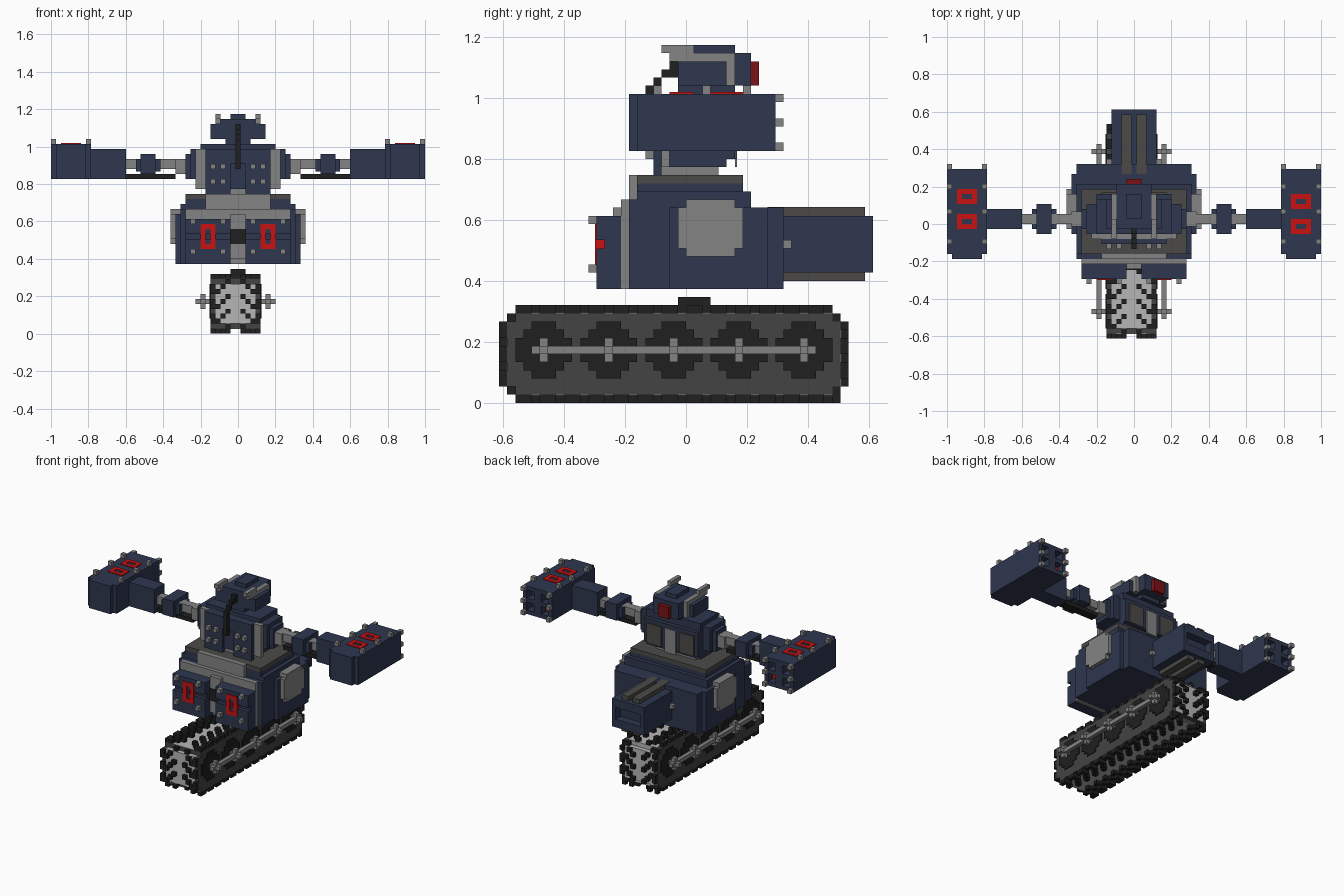
import bpy
import bmesh
from mathutils import Vector

UNIT = 2 / 75  # edge length of one cell

default_cube = bpy.data.objects.get("Cube")
if default_cube:
    bpy.data.objects.remove(default_cube, do_unlink=True)


def material(name, red, green, blue):
    mat = bpy.data.materials.new(name)
    mat.use_nodes = True
    colour = (red, green, blue, 1)
    mat.diffuse_color = colour
    mat.node_tree.nodes["Principled BSDF"].inputs["Base Color"].default_value = colour
    return mat


navy = material("navy armour", .028, .038, .078)
steel = material("steel grey", .23, .23, .23)
silver = material("light tread grey", .47, .47, .47)
iron = material("iron grey", .056, .056, .056)
brown = material("warm dark grey", .07, .068, .064)
black = material("black rubber", .014, .014, .014)
scarlet = material("marking red", .58, .006, .006)
crimson = material("lamp red", .2, .006, .008)


def add_cells(bm, x, y, z):
    """Add one block; x counts whole cells inclusively, y and z are edges."""
    lo = Vector((x[0] - .5, y[0], z[0])) * UNIT
    hi = Vector((x[1] + .5, y[1], z[1])) * UNIT
    block = bmesh.ops.create_cube(bm, size=1)
    for vert in block["verts"]:
        vert.co = (lo + hi) / 2 + vert.co * (hi - lo)


def build(name, colour, blocks, mirror=False):
    """Make one object out of blocks, mirrored left to right if asked."""
    bm = bmesh.new()
    for x, y, z in blocks:
        add_cells(bm, x, y, z)
        if mirror:
            add_cells(bm, (-x[1], -x[0]), y, z)
    mesh = bpy.data.meshes.new(name)
    bm.to_mesh(mesh)
    bm.free()
    mesh.materials.append(colour)
    obj = bpy.data.objects.new(name, mesh)
    bpy.context.collection.objects.link(obj)
    return obj


def part(name, colour, x, y, z, mirror=False):
    return build(name, colour, [(x, y, z)], mirror)


def pair(name, colour, x, y, z):
    return part(name, colour, x, y, z, mirror=True)


def studs(name, xs, ys, zs, mirror=True):
    build(name, steel, [((x, x), (y, y + 1), (z, z + 1))
                        for x in xs for y in ys for z in zs], mirror)


def outline(a, b, c, d, t=1):
    """Four bars round a rectangle, as pairs of ranges."""
    return [((a, b), (c, c + t)), ((a, b), (d - t, d)),
            ((a, a), (c, d)), ((b, b), (c, d))]


# Tread core and pale belt
build("tread_core", iron, [((-5, 4), (-22, 19), (2, 10)), ((-5, 4), (-21, 18), (1, 11))])
build("tread_belt", silver, [((-4, 3), (-22.1, 19.1), (2, 10)),
                             ((-4, 3), (-21, 18), (.9, 11.1))])

# Chevron lugs follow the loop of the belt
loop = [(-23, z) for z in range(2, 10)] + [(-22, 10)]
loop += [(y, 11) for y in range(-21, 18)] + [(18, 10)]
loop += [(19, z) for z in range(9, 1, -1)] + [(18, 1)]
loop += [(y, 0) for y in range(18, -22, -1)] + [(-22, 1)]
lugs = []
for i in range(0, len(loop), 3):
    for step, spans in enumerate([[(-5, -4), (3, 4)], [(-5, -5), (-3, -3), (2, 2), (4, 4)],
                                  [(-2, -2), (1, 1)]]):
        y, z = loop[(i + step) % len(loop)]
        lugs += [(span, (y, y + 1), (z, z + 1)) for span in spans]
build("tread_lugs", black, lugs)

# Wheels, axles and side rails
wheel_ys = [-18 + 8 * i for i in range(5)]
wheels, axles, crosses = [], [], []
for y in wheel_ys:
    for wide, tall in [(3, 1), (2, 2), (1, 3)]:
        wheels.append(((-5.2, 4.2), (y - wide, y + 1 + wide), (6 - tall, 7 + tall)))
    axles.append(((-8, 7), (y, y + 1), (6, 7)))
    for rail in (-7, 6):
        crosses.append(((rail, rail), (y, y + 1), (5, 8)))
        crosses.append(((rail, rail), (y - 1, y + 2), (6, 7)))
build("wheels", black, wheels)
build("wheel_axles", steel, axles)
build("axle_crosses", steel, crosses)
build("side_rails", steel, [((r, r), (-19, 16), (6, 7)) for r in (-7, 6)])
part("turret_pivot", black, (-1, 1), (-1, 3), (11, 13))

# Lower torso
part("torso_middle", navy, (-12, 12), (-2, 10), (14, 24))
part("torso_front", navy, (-11, 11), (-7, -2), (14, 25))
part("torso_rear", navy, (-11, 11), (10, 12), (14, 24))
part("torso_shoulder", navy, (-11, 11), (-6, 8), (24, 26))
part("torso_cap", navy, (-10, 10), (-6, 7), (26, 27))
part("torso_deck", brown, (-10, 10), (-6, 7), (27, 28))
part("torso_front_ledge", steel, (-6, 6), (-7, -5), (25, 28))
part("front_strip", steel, (-10, 10), (-8, -7), (14, 25))
build("side_hatch", steel, [((12, 13), (-1, 7), (19, 24)), ((12, 13), (0, 6), (18, 25))],
      mirror=True)

# Front armour plates
pair("front_plate_base", navy, (2, 10), (-10, -8), (14, 23))
pair("front_plate_lower", navy, (2, 10), (-11, -10), (14, 19))
pair("front_plate_upper", navy, (2, 10), (-11, -10), (20, 23))
part("front_spine", steel, (-1, 1), (-9, -8), (15, 24))
part("front_vent", black, (-1, 1), (-9.2, -9), (18, 21))
studs("front_plate_studs", (3, 9), [-12], (16, 22))
build("front_red_frames", scarlet, [(x, (-11.2, -10), z) for x, z in outline(5, 7, 17, 22)],
      mirror=True)

# Rear exhaust box with a hollow end
part("exhaust_box", navy, (-4, 4), (12, 21), (16, 23))
build("exhaust_rim", navy, [(x, (21, 23), z) for x, z in outline(-4, 4, 16, 23, 2)])
pair("exhaust_top_rail", brown, (1, 2), (10, 22), (23, 24.1))
pair("exhaust_bottom_rail", brown, (1, 2), (12, 22), (15, 16))
studs("exhaust_studs", [5], [12], [19])

# Waist and chest
part("waist", steel, (-5, 5), (-3, 4), (28, 29))
part("chest_core", navy, (-7, 7), (-2, 5), (29, 38))
part("chest_frame", steel, (-8, 8), (-3, -2), (29, 37))
pair("chest_plate", navy, (2, 6), (-4, -3), (28, 34))
part("chest_plate_middle", navy, (-1, 1), (-3.5, -3), (29, 34))
part("chest_collar", navy, (-6, 6), (-4, -2), (34, 37))
pair("chest_side", navy, (8, 9), (-2, 4), (31, 37))
pair("shoulder_cap", navy, (10, 10), (-1, 3), (31, 36))
part("chest_back", navy, (-7, 7), (5, 6), (30, 36))
pair("back_panel", brown, (3, 6), (6, 6.3), (30, 35))
part("back_spine", steel, (-1, 1), (6, 6.3), (29, 35))
studs("chest_studs", (3, 5), [-5], (30, 33))

# Head
part("neck", navy, (-2, 2), (-1, 6), (38, 39))
part("head_block", navy, (-3, 3), (-1, 8), (39, 43))
part("head_crest", navy, (-1, 1), (1, 6), (43, 44))
pair("head_cheek", navy, (4, 5), (-1, 5), (39, 42))
part("rear_lamp", crimson, (-1, 1), (8, 9), (39, 42))
fin_steps = [((-3, 1), (43, 44)), ((-2, 3), (42, 43)), ((2, 6), (41, 43)), ((5, 6), (39, 42))]
build("head_fins", steel, [((4, 4), y, z) for y, z in fin_steps], mirror=True)
hose = [((-5, -4), (33, 39)), ((-4, -3), (39, 40)), ((-3, -2), (40, 41)), ((-2, -1), (40, 42))]
build("face_hose", black, [((0, 0), y, z) for y, z in hose])

# Arms
pair("arm_shaft", steel, (10, 22), (0, 2), (33, 35))
pair("shoulder_socket", steel, (11, 12), (-.5, 2.5), (32, 35))
pair("elbow_sleeve", navy, (16, 20), (-1, 3), (32.5, 35))
pair("elbow_joint", navy, (17, 19), (-2, 4), (32, 36))
pair("arm_cable", black, (13, 22), (0, 2), (31, 32))
pair("forearm", navy, (23, 29), (-1, 3), (31, 37))

# Launcher boxes with a two by two grid of tubes
pair("launcher_box", navy, (30, 37), (-6, 9), (31, 38))
pair("launcher_nose", navy, (31, 36), (-7, -6), (31, 38))
grid = outline(30, 37, 31, 38) + [((33, 34), (31, 38)), ((30, 37), (34, 35))]
build("launcher_grid", navy, [(x, (9, 11), z) for x, z in grid], mirror=True)
pair("launcher_warhead", scarlet, (31.5, 31.5), (9, 10), (32.5, 33.5))
studs("launcher_rear_studs", (30, 37), [11], (31, 34, 37))
studs("launcher_top_studs", (30, 37), (-4, 2, 7), [38])

# Red frames on the launcher roofs
for side, fronts in ((-1, (-1, 4)), (1, (-2, 3))):
    bars = []
    for front in fronts:
        for x, y in outline(32, 35, front, front + 3):
            x = sorted((side * x[0], side * x[1]))
            bars.append((x, y, (38, 38.2)))
    build("roof_red_frames", scarlet, bars)
